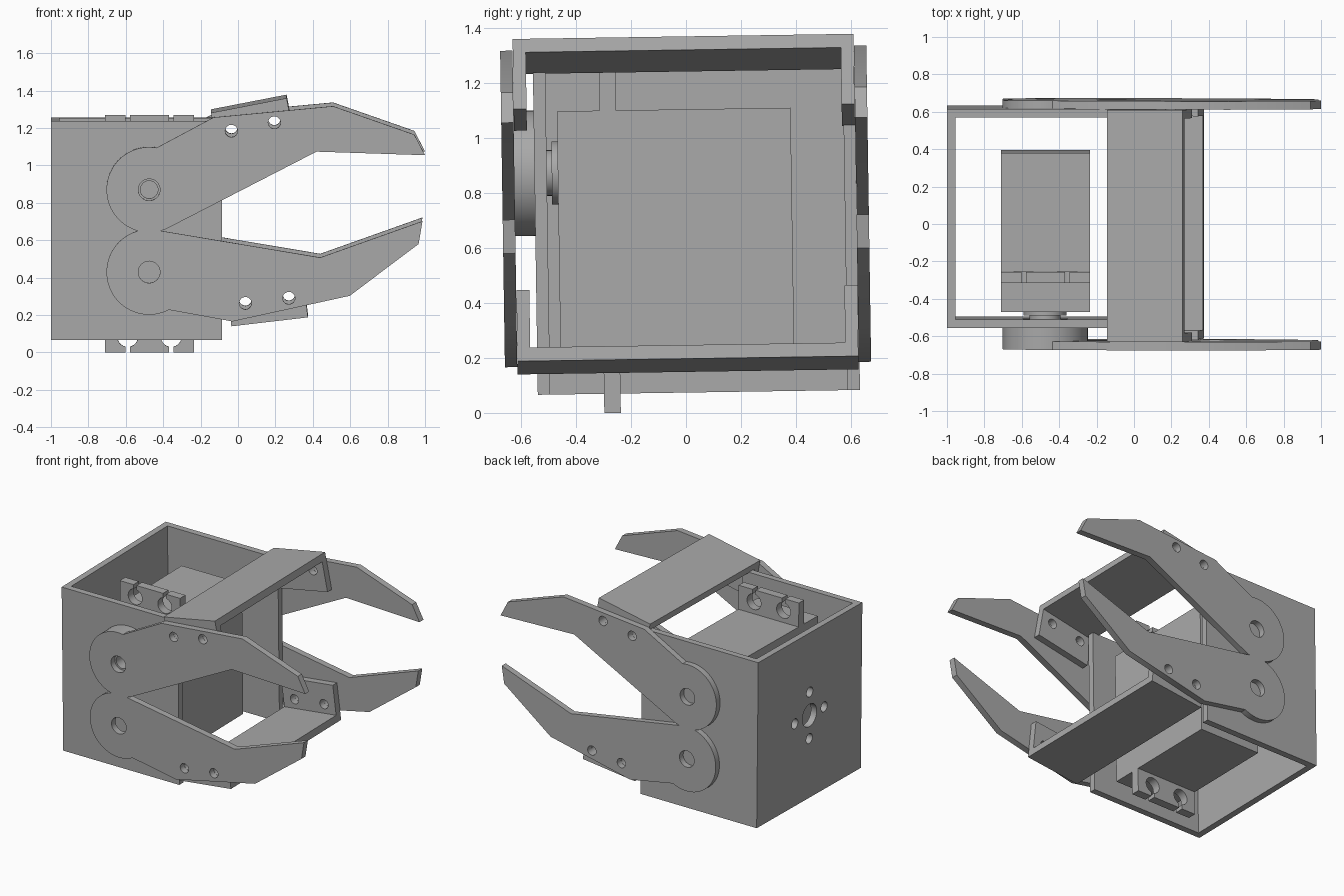
import bpy
import bmesh
from math import sin, cos, pi, radians
from mathutils import Matrix, Vector

cube = bpy.data.objects.get("Cube")
if cube:
    bpy.data.objects.remove(cube, do_unlink=True)

grey = bpy.data.materials.new("plain grey")
grey.use_nodes = True
COLOR = (0.4, 0.4, 0.4, 1)
grey.diffuse_color = COLOR
grey.node_tree.nodes["Principled BSDF"].inputs["Base Color"].default_value = COLOR

# The whole assembly leans slightly about the x axis
MID_Z = 0.66
TILT = (Matrix.Translation((0, 0, MID_Z)) @ Matrix.Rotation(radians(0.87), 4, 'X')
        @ Matrix.Translation((0, 0, -MID_Z)))
# Profile planes: (x, z) pushed along y, and (y, z) pushed along x
ALONG_Y = Matrix.Rotation(pi / 2, 4, 'X')
ALONG_X = Matrix(((0, 0, 1, 0), (1, 0, 0, 0), (0, 1, 0, 0), (0, 0, 0, 1)))


def arc(cx, cz, r, start=0, end=360, n=40):
    """Points on an arc, angles in degrees; a full turn drops its repeated end."""
    count = n if abs(end - start) == 360 else n + 1
    angles = [radians(start + (end - start) * i / n) for i in range(count)]
    return [(cx + r * cos(a), cz + r * sin(a)) for a in angles]


def rect(x0, x1, z0, z1):
    return [(x0, z0), (x1, z0), (x1, z1), (x0, z1)]


def plate(name, loops, low, high, axis='Y'):
    """Extrude an outline with holes between two depths."""
    curve = bpy.data.curves.new(name, 'CURVE')
    curve.dimensions = '2D'
    curve.fill_mode = 'BOTH'
    curve.extrude = (high - low) / 2
    for pts in loops:
        spline = curve.splines.new('POLY')
        spline.points.add(len(pts) - 1)
        for p, (a, b) in zip(spline.points, pts):
            p.co = (a, b, 0, 1)
        spline.use_cyclic_u = True
    temp = bpy.data.objects.new(name + " outline", curve)
    mesh = bpy.data.meshes.new_from_object(temp)
    bpy.data.objects.remove(temp)
    bpy.data.curves.remove(curve)

    centre = (low + high) / 2
    if axis == 'Y':
        place = Matrix.Translation((0, centre, 0)) @ ALONG_Y
    else:
        place = Matrix.Translation((centre, 0, 0)) @ ALONG_X
    bm = bmesh.new()
    bm.from_mesh(mesh)
    bm.transform(TILT @ place)
    bmesh.ops.remove_doubles(bm, verts=bm.verts, dist=1e-5)
    bmesh.ops.recalc_face_normals(bm, faces=bm.faces)
    bm.to_mesh(mesh)
    bm.free()
    mesh.name = name
    mesh.materials.clear()
    mesh.materials.append(grey)
    obj = bpy.data.objects.new(name, mesh)
    bpy.context.collection.objects.link(obj)
    bpy.ops.object.select_all(action='DESELECT')
    obj.select_set(True)
    bpy.context.view_layer.objects.active = obj
    bpy.ops.object.shade_smooth_by_angle(angle=radians(30))
    return obj


# U-shaped bracket, open above, below and toward the claws
PX, TOP_Z, LOW_Z = -0.475, 0.88, 0.44
Z0, Z1 = 0.074, 1.246
Y0, Y1, WALL = -0.548, 0.624, 0.045
side = rect(-1, -0.085, Z0, Z1)
plate("bracket_front_wall", [side, arc(PX, TOP_Z, 0.12)], Y0, Y0 + WALL)
plate("bracket_back_wall", [side], Y1 - WALL, Y1)
yc = (Y0 + Y1) / 2
mount_holes = [arc(yc + 0.165 * cos(k * pi / 2), MID_Z + 0.165 * sin(k * pi / 2), 0.035, n=24)
               for k in range(4)]
plate("bracket_end_wall", [rect(Y0, Y1, Z0, Z1), arc(yc, MID_Z, 0.08)] + mount_holes,
      -1, -1 + WALL, 'X')

# Servo: body, slotted mounting ears, stepped shaft and horn disc
SX0, SX1 = -0.71, -0.235
plate("servo_body", [rect(SX0, SX1, 0.17, 1.104)], -0.463, 0.387)
EAR_Z0, EAR_Z1 = 0.004, 1.274
ear_edge = [(SX0, EAR_Z1)]
for hx in (-0.59, -0.357):
    ear_edge.append((hx - 0.0125, EAR_Z1))
    ear_edge += arc(hx, EAR_Z1 - 0.085, 0.055, 103, 437, 28)
    ear_edge.append((hx + 0.0125, EAR_Z1))
ear_edge.append((SX1, EAR_Z1))
lower_edge = [(x, EAR_Z0 + EAR_Z1 - z) for x, z in reversed(ear_edge)]
plate("servo_ears", [ear_edge + lower_edge], -0.307, -0.247)
plate("servo_collar", [arc(PX, TOP_Z, 0.115)], -0.485, -0.463)
plate("servo_shaft", [arc(PX, TOP_Z, 0.083)], -0.508, -0.485)
plate("servo_horn", [arc(PX, TOP_Z, 0.228, n=64), arc(PX, TOP_Z, 0.047)], -0.622, Y0)

# Claw outline around its own pivot: round base, back edge, tip, inner edge
claw = arc(0, 0, 0.228, 297, 80, 48)
claw += [(0.344, 0.387), (0.983, 0.447), (1.418, 0.295), (1.475, 0.185), (0.895, 0.204)]

# Cross bar frame: u runs along the bar's width, w points outward
u = Vector((cos(radians(11)), sin(radians(11))))
w = Vector((-u.y, u.x))
bar_top = Vector((0.5325, 0.45))
HALF, DEPTH = 0.206, 0.26


def bar_rect(drop0, drop1):
    return [tuple(bar_top + u * s * HALF - w * d)
            for s, d in ((-1, drop0), (1, drop0), (1, drop1), (-1, drop1))]


bolt_holes = [arc(*(bar_top + u * s * 0.117 - w * 0.115), 0.033, n=24) for s in (-1, 1)]


def jaw(label, pivot_z, flip, degrees):
    """A pair of claws joined by a channel-shaped cross bar."""
    c, s = cos(radians(degrees)), sin(radians(degrees))

    def put(pts):
        return [(PX + c * x - s * z * flip, pivot_z + s * x + c * z * flip) for x, z in pts]

    holes = [put(h) for h in bolt_holes]
    outline = [put(claw), put(arc(0, 0, 0.058))] + holes
    tab = [put(bar_rect(0, DEPTH))] + holes
    for end, sign in (("front", -1), ("back", 1)):
        for part, loops, inner, outer in (("claw", outline, 0.621, 0.666),
                                          ("bar_tab", tab, 0.573, 0.62)):
            low, high = sorted((sign * inner, sign * outer))
            plate(f"{label}_{end}_{part}", loops, low, high)
    plate(f"{label}_cross_bar", [put(bar_rect(0, 0.05))], -0.573, 0.573)


jaw("upper", TOP_Z, 1, 0)
jaw("lower", LOW_Z, -1, 17.7)
